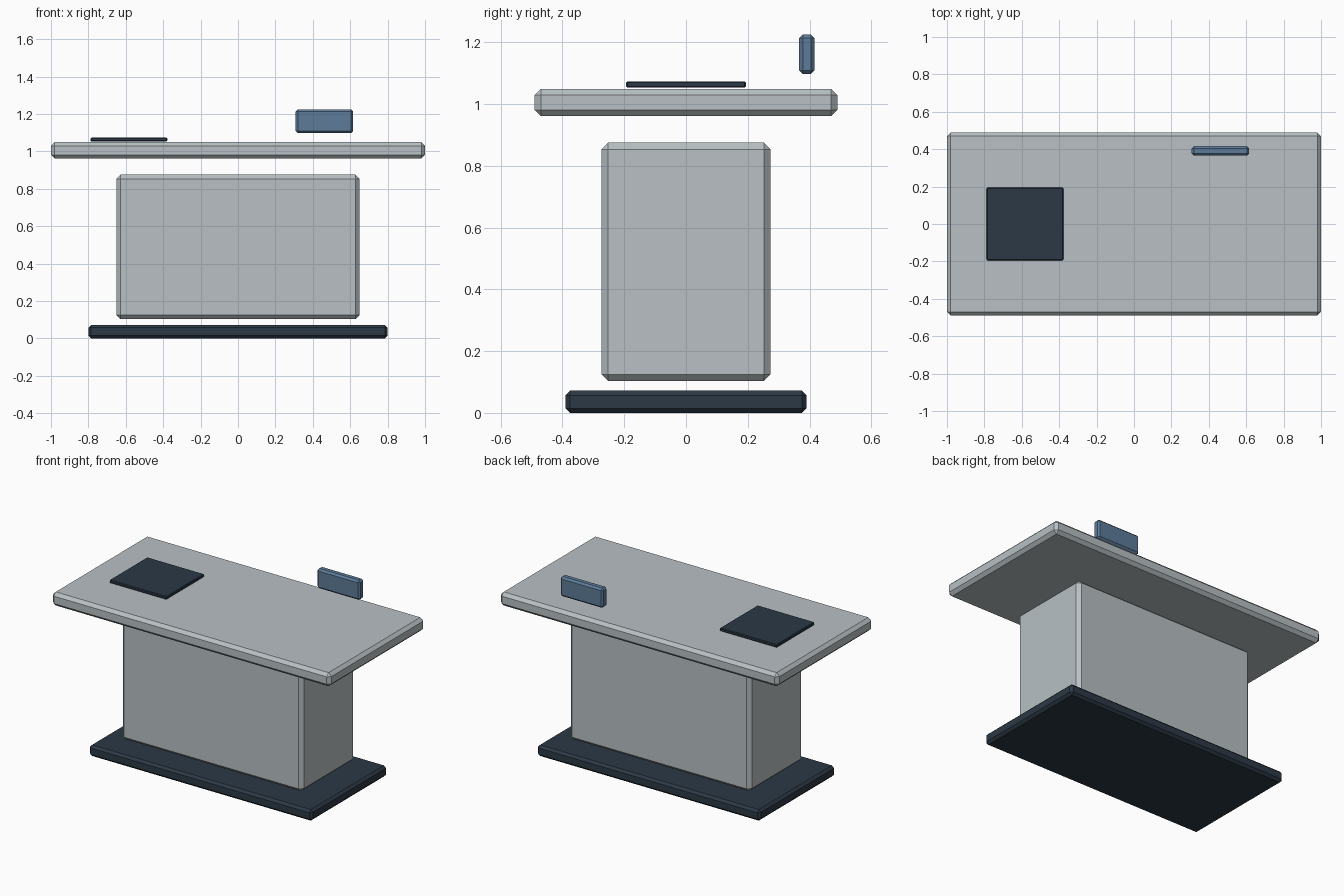
import bpy

if "Cube" in bpy.data.objects:
    bpy.data.objects.remove(bpy.data.objects["Cube"])


def material(name, color):
    mat = bpy.data.materials.new(name)
    mat.diffuse_color = (*color, 1)
    mat.use_nodes = True
    mat.node_tree.nodes["Principled BSDF"].inputs["Base Color"].default_value = mat.diffuse_color
    return mat


def chamfered_box(name, low, high, chamfer, mat=None):
    center = [(a + b) / 2 for a, b in zip(low, high)]
    bpy.ops.mesh.primitive_cube_add(size=1, location=center)
    obj = bpy.context.object
    obj.name = name
    obj.scale = [b - a for a, b in zip(low, high)]
    bpy.ops.object.transform_apply(location=False, rotation=False, scale=True)
    bevel = obj.modifiers.new("chamfer", 'BEVEL')
    bevel.width = chamfer
    bevel.segments = 1
    bevel.limit_method = 'NONE'
    if mat:
        obj.data.materials.append(mat)
    return obj


dark = material("dark_navy", (0.025, 0.04, 0.06))
blue = material("steel_blue", (0.11, 0.2, 0.32))
stone = material("light_grey", (0.48, 0.53, 0.55))

# Plinth, pedestal body and overhanging counter, with gaps between them
chamfered_box("base_plinth", (-0.80, -0.39, 0), (0.80, 0.39, 0.072), 0.015, dark)
chamfered_box("pedestal_body", (-0.65, -0.274, 0.103), (0.65, 0.274, 0.875), 0.022, stone)
chamfered_box("counter_top", (-1, -0.49, 0.961), (1, 0.49, 1.049), 0.02, stone)

# Cooktop-like pad on the left, small upright panel at the back right
chamfered_box("surface_pad", (-0.788, -0.194, 1.053), (-0.378, 0.194, 1.073), 0.004, dark)
chamfered_box("upright_panel", (0.308, 0.366, 1.097), (0.616, 0.416, 1.225), 0.012, blue)
